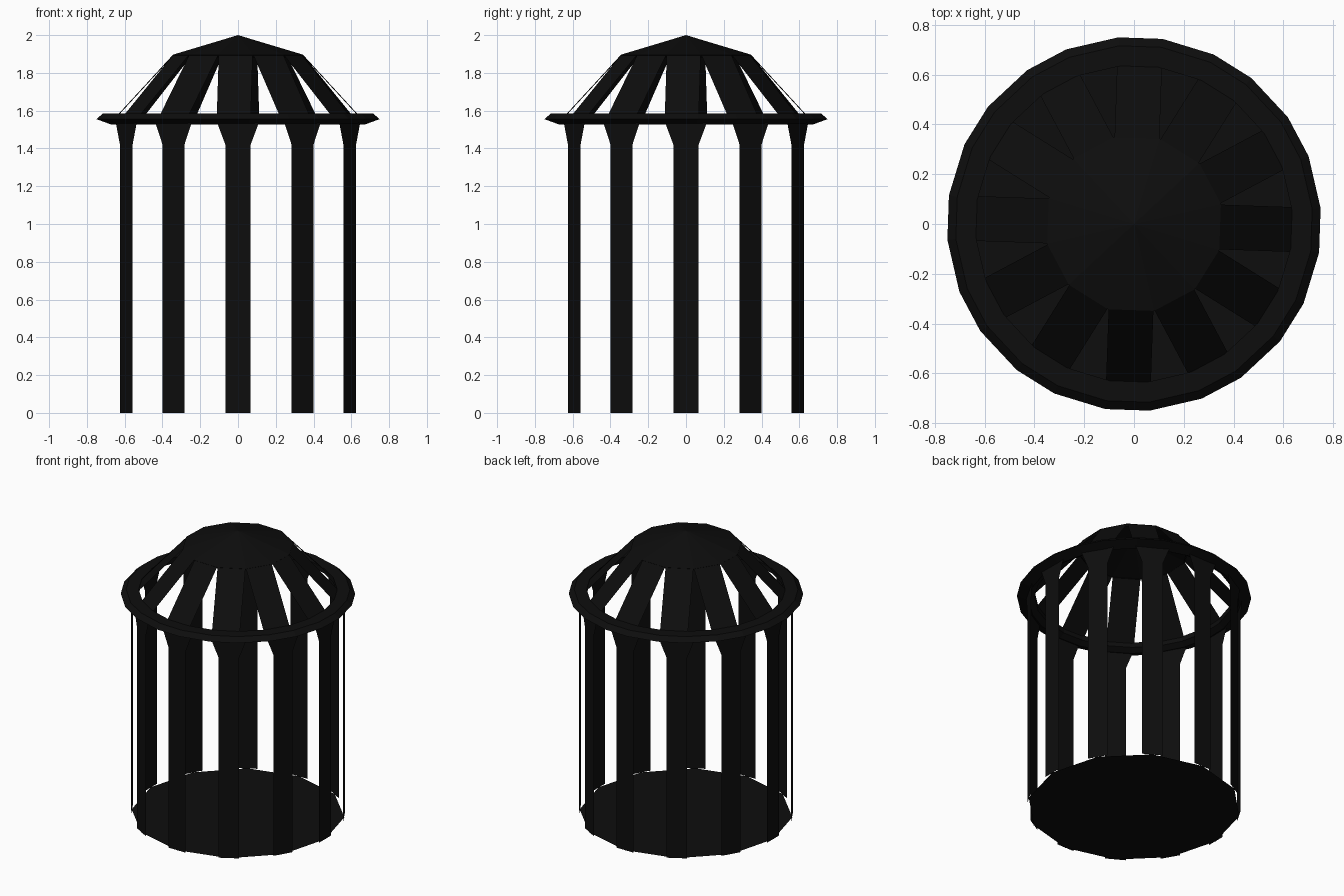
import bpy, bmesh
from math import sin, cos, pi, radians

if "Cube" in bpy.data.objects:
    bpy.data.objects.remove(bpy.data.objects["Cube"])

N = 12
TWIST = radians(-2)          # roof and ring are turned slightly against the bars
mat = bpy.data.materials.new("black_iron")
mat.diffuse_color = (0.004, 0.004, 0.004, 1)
mat.use_nodes = True
mat.node_tree.nodes["Principled BSDF"].inputs["Base Color"].default_value = mat.diffuse_color


def make(name, verts, faces):
    me = bpy.data.meshes.new(name)
    me.from_pydata(verts, [], faces)
    bm = bmesh.new()
    bm.from_mesh(me)
    bmesh.ops.recalc_face_normals(bm, faces=bm.faces)
    bm.to_mesh(me)
    bm.free()
    me.materials.append(mat)
    ob = bpy.data.objects.new(name, me)
    bpy.context.collection.objects.link(ob)
    return ob


def polar(r, a, z, side=0.0):
    # point at radius r in direction a, shifted sideways along the tangent
    return (r * cos(a) - side * sin(a), r * sin(a) + side * cos(a), z)


def strip(name, rows, a):
    # flat strip from (radius, height, half width) rows
    v = [polar(r, a, z, s * w) for r, z, w in rows for s in (-1, 1)]
    f = [(2 * i, 2 * i + 1, 2 * i + 3, 2 * i + 2) for i in range(len(rows) - 1)]
    return make(name, v, f)


# floor disc, corners under the bars
make("floor", [polar(0.685, 2 * pi * i / N, 0) for i in range(N)], [tuple(range(N))])

# upright bars with flared tops, and sloping roof strips
for i in range(N):
    a = 2 * pi * i / N
    strip(f"bar_{i + 1}", [(0.683, 0, 0.067), (0.683, 1.42, 0.067),
                           (0.683, 1.54, 0.112)], a)
    strip(f"roof_strip_{i + 1}", [(0.637, 1.575, 0.09), (0.344, 1.893, 0.09)], a + TWIST)

# ring: closed profile swept round pairs of corners centred on each bar
profile = [(0.752, 1.555), (0.718, 1.585), (0.637, 1.585), (0.637, 1.55), (0.675, 1.527)]
angles = [2 * pi * i / N + TWIST + radians(s * 6.8) for i in range(N) for s in (-1, 1)]
k, m = len(profile), len(angles)
make("ring", [polar(r, a, z) for a in angles for r, z in profile],
     [(i * k + j, i * k + (j + 1) % k, (i + 1) % m * k + (j + 1) % k, (i + 1) % m * k + j)
      for i in range(m) for j in range(k)])

# shallow pointed cap with a small turned-in lip
rim = [2 * pi * (i + 0.5) / N + TWIST for i in range(N)]
v = [(0, 0, 2.0)] + [polar(0.358, a, 1.895) for a in rim] + [polar(0.345, a, 1.882) for a in rim]
f = []
for i in range(N):
    j = (i + 1) % N
    f += [(0, 1 + i, 1 + j), (1 + i, 1 + N + i, 1 + N + j, 1 + j)]
make("cap", v, f)
